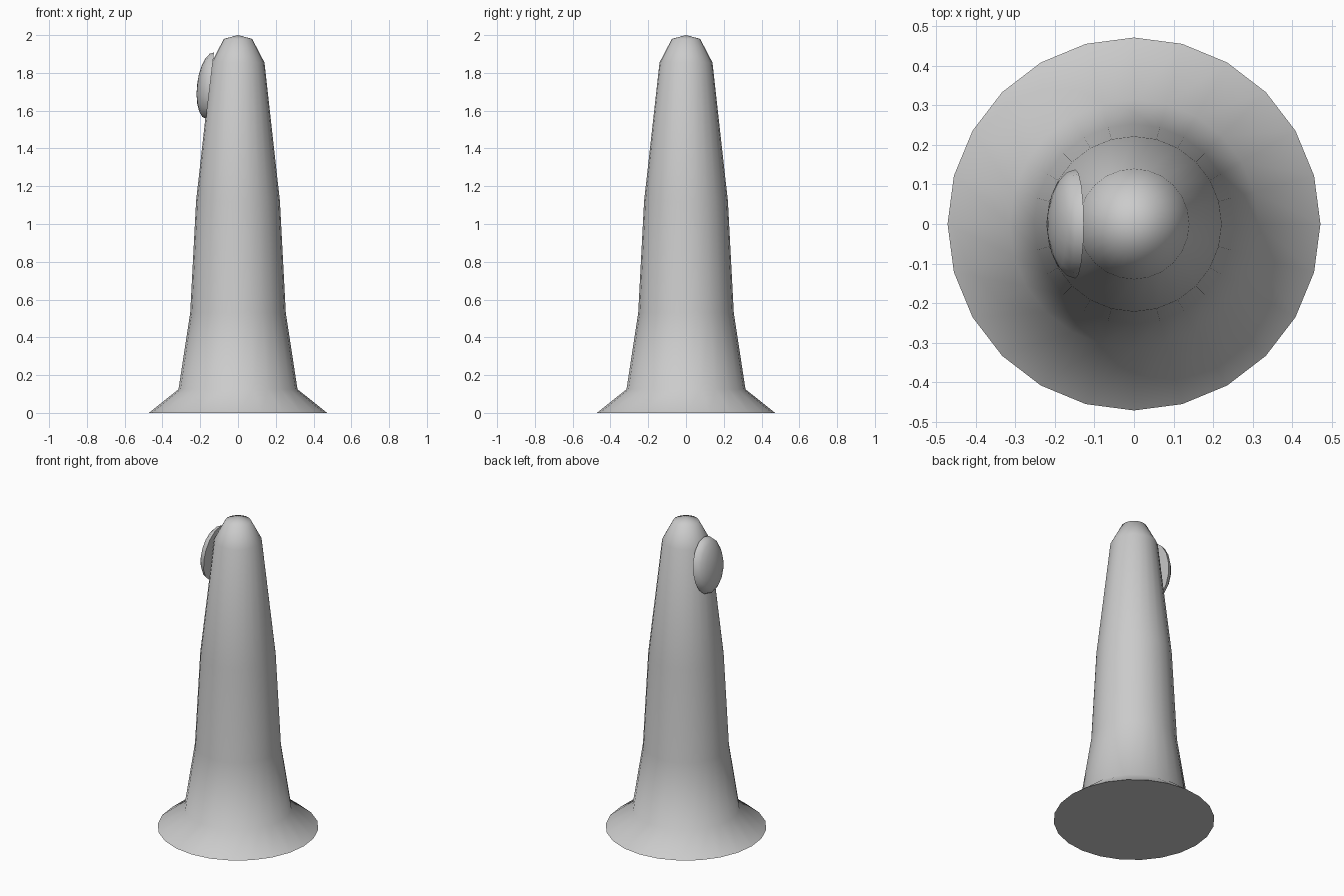
import bpy
import bmesh
from math import radians, sin, cos, pi
from mathutils import Matrix

if "Cube" in bpy.data.objects:
    bpy.data.objects.remove(bpy.data.objects["Cube"])


def lathe(name, profile, sides):
    """Revolve (radius, height) pairs around z, cap the bottom, close at the tip."""
    bm = bmesh.new()
    rings = [[bm.verts.new((r * cos(2 * pi * i / sides), r * sin(2 * pi * i / sides), z))
              for i in range(sides)] for r, z in profile[:-1]]
    tip = bm.verts.new((0, 0, profile[-1][1]))
    bm.faces.new(rings[0][::-1])
    for i in range(sides):
        j = (i + 1) % sides
        for a, b in zip(rings, rings[1:]):
            bm.faces.new((a[i], a[j], b[j], b[i]))
        bm.faces.new((rings[-1][i], rings[-1][j], tip))
    mesh = bpy.data.meshes.new(name)
    bm.to_mesh(mesh)
    bm.free()
    obj = bpy.data.objects.new(name, mesh)
    bpy.context.collection.objects.link(obj)
    bpy.ops.object.select_all(action='DESELECT')
    obj.select_set(True)
    bpy.context.view_layer.objects.active = obj
    bpy.ops.object.shade_smooth_by_angle(angle=radians(60))
    return obj


# tapered post with flared foot and rounded tip
lathe("post", [(0.472, 0), (0.315, 0.125), (0.253, 0.53), (0.222, 1.12),
               (0.14, 1.855), (0.075, 1.98), (0, 2.0)], 24)

# shallow oval dome, flat side resting against the upper left of the post
steps = 5
dome = lathe("oval_dome", [(cos(pi / 2 * k / steps), sin(pi / 2 * k / steps))
                           for k in range(steps)] + [(0, 1)], 16)
dome.data.transform(Matrix.Translation((-0.148, 0, 1.732))
                    @ Matrix.Rotation(radians(-83.2), 4, 'Y')
                    @ Matrix.Diagonal((0.177, 0.138, 0.069, 1)))
